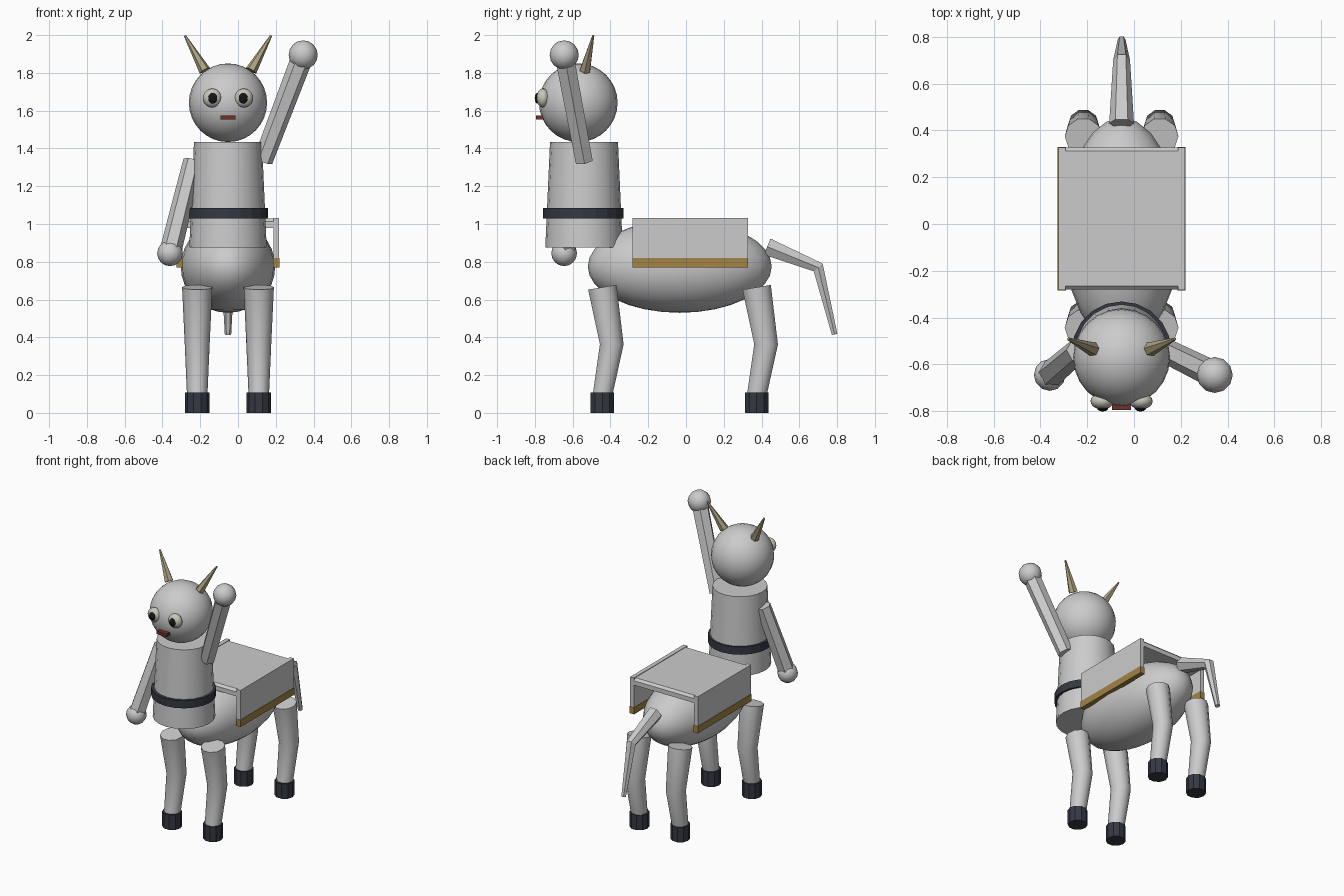
import bpy, bmesh, math
from mathutils import Vector

if "Cube" in bpy.data.objects:
    bpy.data.objects.remove(bpy.data.objects["Cube"])

CX = -0.053  # body centre line


def material(name, rgb):
    m = bpy.data.materials.new(name)
    m.diffuse_color = (*rgb, 1)
    m.use_nodes = True
    m.node_tree.nodes["Principled BSDF"].inputs["Base Color"].default_value = m.diffuse_color
    return m


DARK = material("dark", (0.035, 0.04, 0.055))
HORN = material("horn", (0.42, 0.36, 0.22))
GOLD = material("gold", (0.36, 0.23, 0.06))
RED = material("red", (0.16, 0.03, 0.025))
CREAM = material("cream", (0.58, 0.57, 0.49))
BLACK = material("black", (0.008, 0.008, 0.008))


def finish(bm, name, mat=None, smooth=False):
    bmesh.ops.recalc_face_normals(bm, faces=bm.faces[:])
    me = bpy.data.meshes.new(name)
    bm.to_mesh(me)
    bm.free()
    ob = bpy.data.objects.new(name, me)
    bpy.context.collection.objects.link(ob)
    if mat:
        me.materials.append(mat)
    if smooth:
        bpy.ops.object.select_all(action='DESELECT')
        ob.select_set(True)
        bpy.context.view_layer.objects.active = ob
        bpy.ops.object.shade_smooth_by_angle(angle=math.radians(40))
    return ob


def tube(name, points, radii, sides, mat=None, smooth=False):
    """Capped tube through points, rings mitred at the bends."""
    bm = bmesh.new()
    pts = [Vector(p) for p in points]
    dirs = [(b - a).normalized() for a, b in zip(pts, pts[1:])]
    rings = []
    for i, (p, r) in enumerate(zip(pts, radii)):
        t = (dirs[max(i - 1, 0)] + dirs[min(i, len(dirs) - 1)]).normalized()
        u = Vector((1, 0, 0))
        u = (u - t * u.dot(t)).normalized()
        v = t.cross(u)
        angles = [math.tau * k / sides for k in range(sides)]
        rings.append([bm.verts.new(p + r * (u * math.cos(a) + v * math.sin(a))) for a in angles])
    for a, b in zip(rings, rings[1:]):
        for k in range(sides):
            j = (k + 1) % sides
            bm.faces.new((a[k], a[j], b[j], b[k]))
    bm.faces.new(rings[0])
    bm.faces.new(rings[-1])
    return finish(bm, name, mat, smooth)


def ball(name, centre, size, seg=24, rings=16, mat=None):
    bm = bmesh.new()
    bmesh.ops.create_uvsphere(bm, u_segments=seg, v_segments=rings, radius=1)
    for v in bm.verts:
        v.co = Vector(centre) + Vector([c * s for c, s in zip(v.co, size)])
    return finish(bm, name, mat, True)


def box(name, lo, hi, mat=None):
    bm = bmesh.new()
    bmesh.ops.create_cube(bm, size=1)
    for v in bm.verts:
        v.co = [l + (c + 0.5) * (h - l) for c, l, h in zip(v.co, lo, hi)]
    return finish(bm, name, mat)


# barrel body, torso, belt and head
ball("body", (CX, -0.033, 0.775), (0.25, 0.487, 0.245))
tube("torso", [(CX, -0.54, 0.875), (CX, -0.54, 1.435)], [0.205, 0.18], 20, smooth=True)
tube("belt", [(CX, -0.544, 1.03), (CX, -0.544, 1.085)], [0.213, 0.213], 20, DARK)
ball("head", (CX, -0.57, 1.642), (0.207, 0.208, 0.208))
box("mouth", (CX - 0.04, -0.795, 1.553), (CX + 0.04, -0.74, 1.574), RED)

# saddle cloth: top slab with bevelled front and back edges
slab = bmesh.new()
profile = [(-0.28, 0.98), (-0.28, 1.012), (-0.264, 1.028),
           (0.311, 1.028), (0.327, 1.012), (0.327, 0.98)]
face = slab.faces.new([slab.verts.new((CX - 0.24, y, z)) for y, z in profile])
ext = bmesh.ops.extrude_face_region(slab, geom=[face])
for g in ext["geom"]:
    if isinstance(g, bmesh.types.BMVert):
        g.co.x = CX + 0.24
finish(slab, "saddle_top")

for s, side in ((-1, "left"), (1, "right")):
    def span(a, b):
        return sorted((CX + s * a, CX + s * b))

    # saddle side flap with gold hem
    x0, x1 = span(0.24, 0.27)
    box(f"saddle_flap_{side}", (x0, -0.282, 0.80), (x1, 0.327, 1.032))
    x0, x1 = span(0.238, 0.273)
    box(f"saddle_hem_{side}", (x0, -0.284, 0.77), (x1, 0.329, 0.82), GOLD)

    # eyes and horns
    ball(f"eye_{side}", (CX + s * 0.083, -0.757, 1.667), (0.05, 0.035, 0.05), 16, 10, CREAM)
    ball(f"pupil_{side}", (CX + s * 0.081, -0.787, 1.666), (0.024, 0.014, 0.028), 12, 8, BLACK)
    tube(f"horn_{side}", [(CX + s * 0.123, -0.535, 1.812), (CX + s * 0.228, -0.491, 1.997)],
         [0.031, 0.006], 6, HORN)

    # legs with hooves
    for y, end in ((-0.443, "front"), (0.374, "rear")):
        x = CX + s * 0.163
        tube(f"{end}_leg_{side}", [(x, y, 0.665), (x, y + 0.05, 0.363), (x, y, 0.09)],
             [0.08, 0.066, 0.054], 10, smooth=True)
        tube(f"{end}_hoof_{side}", [(x, y, 0), (x, y, 0.108)], [0.065, 0.065], 10, DARK)

# arms: left hangs down, right is raised
for side, s, hand, r in (("left", -1, (-0.36, -0.645, 0.845), 0.068),
                         ("right", 1, (0.345, -0.645, 1.895), 0.077)):
    tube(f"arm_{side}", [(CX + s * 0.185, -0.54, 1.335), hand], [0.052, 0.058], 6)
    ball(f"hand_{side}", hand, (r, r, r), 12, 8)

# tail
tube("tail", [(CX, 0.43, 0.88), (CX, 0.70, 0.77), (CX, 0.787, 0.415)], [0.053, 0.036, 0.017], 6)
